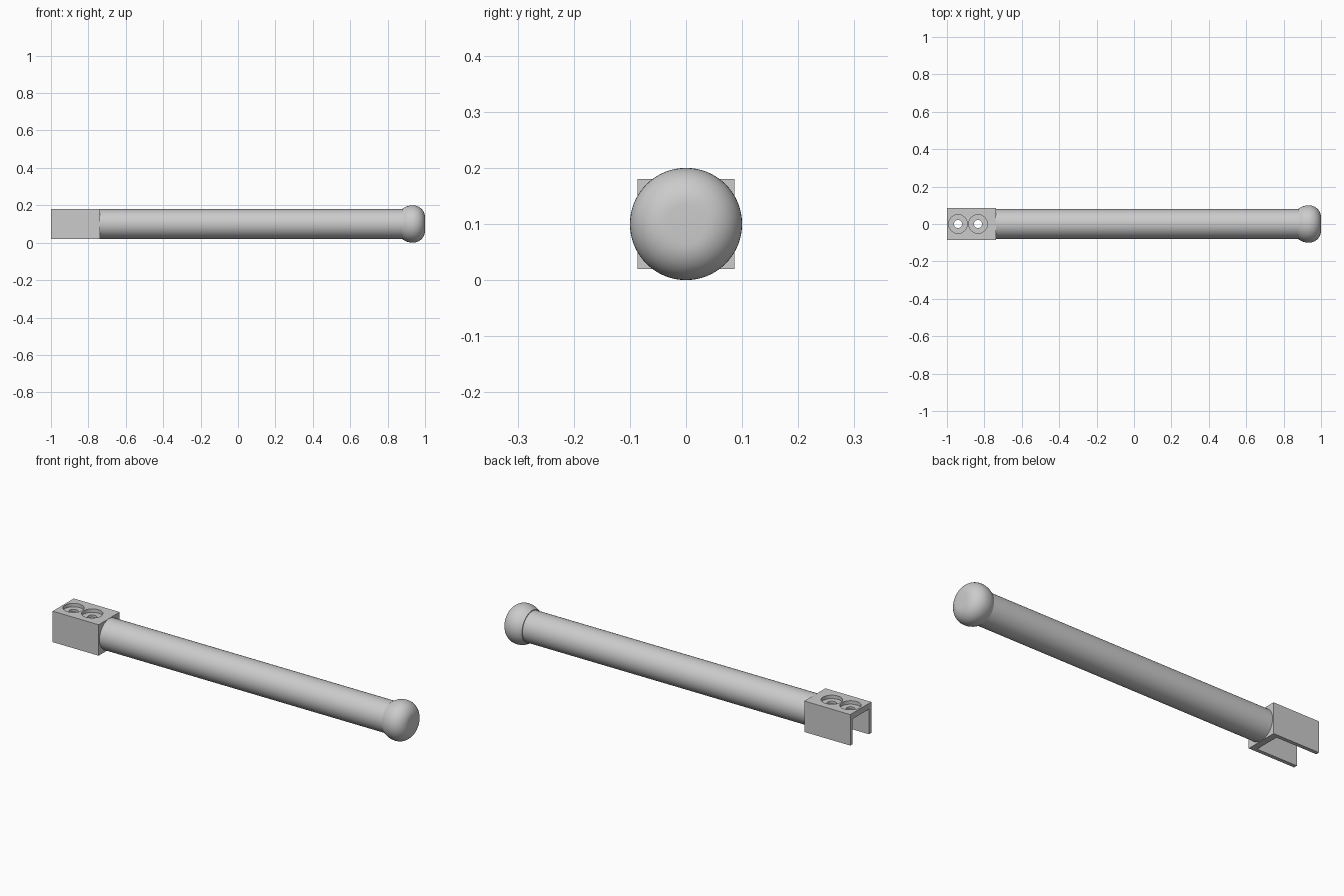
import bpy, bmesh, math
from mathutils import Matrix, Vector

cube = bpy.data.objects.get("Cube")
if cube:
    bpy.data.objects.remove(cube)

AXIS_Z = 0.1      # height of the handle's centre line
SEGMENTS = 64

steel = bpy.data.materials.new("light_grey")
steel.use_nodes = True
colour = (0.6, 0.6, 0.6, 1)
steel.diffuse_color = colour
steel.node_tree.nodes["Principled BSDF"].inputs["Base Color"].default_value = colour


def add_object(name, bm):
    bmesh.ops.recalc_face_normals(bm, faces=bm.faces)
    mesh = bpy.data.meshes.new(name)
    bm.to_mesh(mesh)
    bm.free()
    mesh.materials.append(steel)
    obj = bpy.data.objects.new(name, mesh)
    bpy.context.collection.objects.link(obj)
    return obj


def box(name, low, high):
    low, high = Vector(low), Vector(high)
    bm = bmesh.new()
    bmesh.ops.create_cube(bm, size=1, matrix=Matrix.Translation((low + high) / 2)
                          @ Matrix.Diagonal((*(high - low), 1)))
    return add_object(name, bm)


def upright_cylinder(name, x, radius, bottom, top):
    bm = bmesh.new()
    bmesh.ops.create_cone(bm, cap_ends=True, segments=48, radius1=radius, radius2=radius,
                          depth=top - bottom,
                          matrix=Matrix.Translation((x, 0, (bottom + top) / 2)))
    return add_object(name, bm)


def turned(name, profile):
    """Revolve (x, radius) points about the handle's centre line."""
    bm = bmesh.new()
    verts = [bm.verts.new((x, 0, AXIS_Z + r)) for x, r in profile]
    edges = [bm.edges.new(pair) for pair in zip(verts, verts[1:])]
    bmesh.ops.spin(bm, geom=verts + edges, cent=(0, 0, AXIS_Z), axis=(1, 0, 0),
                   angle=math.tau, steps=SEGMENTS)
    bmesh.ops.remove_doubles(bm, verts=bm.verts, dist=1e-5)
    return add_object(name, bm)


def cut(target, cutter):
    mod = target.modifiers.new("cut", "BOOLEAN")
    mod.operation = "DIFFERENCE"
    mod.solver = "EXACT"
    mod.object = cutter
    bpy.context.view_layer.objects.active = target
    bpy.ops.object.modifier_apply(modifier=mod.name)
    bpy.data.objects.remove(cutter)


# Bracket: channel open below and at its outer end, closed by the handle
bracket = box("bracket", (-1, -0.086, 0.02), (-0.737, 0.086, 0.18))
cut(bracket, box("channel_cutter", (-1.1, -0.067, -0.1), (-0.77, 0.067, 0.15)))

# Two counterbored screw holes
for x in (-0.941, -0.834):
    cut(bracket, upright_cylinder("counterbore_cutter", x, 0.05, 0.162, 0.3))
    cut(bracket, upright_cylinder("hole_cutter", x, 0.022, 0.1, 0.3))

# Handle shaft
shaft = turned("handle_shaft", [(-0.745, 0), (-0.745, 0.079), (0.9, 0.079), (0.9, 0)])

# Rounded knob with a small flat tip
knob_profile = [(0.88, 0), (0.88, 0.083)]
for i in range(17):
    angle = math.radians(132 - i * 132 / 16)
    reach = 0.065 if angle < math.pi / 2 else 0.08
    knob_profile.append((0.935 + reach * math.cos(angle), 0.035 + 0.065 * math.sin(angle)))
knob_profile.append((1, 0))
knob = turned("end_knob", knob_profile)

# Smooth the round parts, keep edges crisp
bpy.ops.object.select_all(action="DESELECT")
for obj in (bracket, shaft, knob):
    obj.select_set(True)
bpy.context.view_layer.objects.active = shaft
bpy.ops.object.shade_smooth_by_angle(angle=math.radians(35))
